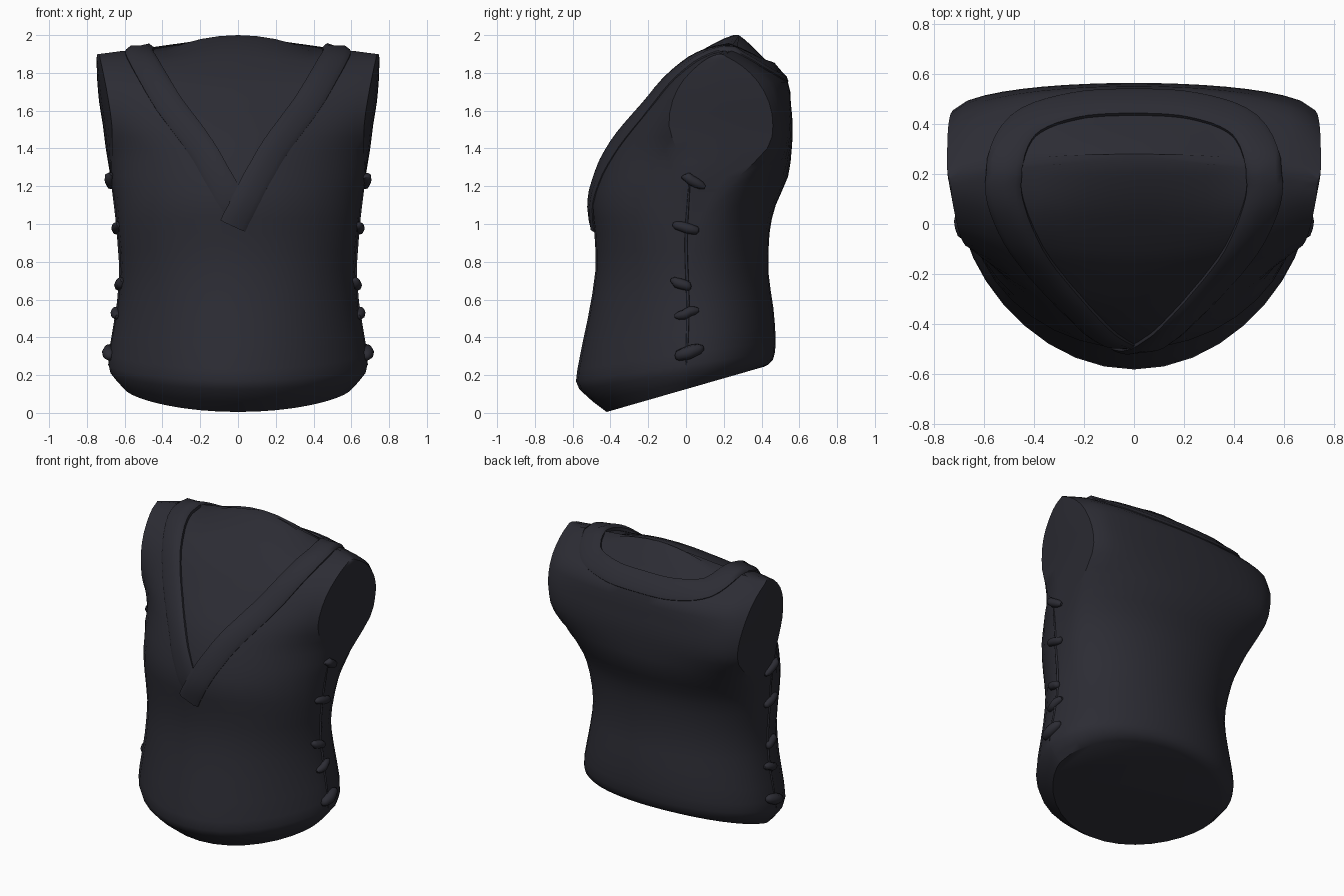
import bpy, bmesh, math
from mathutils import Vector
from mathutils.bvhtree import BVHTree

if "Cube" in bpy.data.objects:
    bpy.data.objects.remove(bpy.data.objects["Cube"])

cloth = bpy.data.materials.new("charcoal cloth")
cloth.diffuse_color = (0.025, 0.025, 0.034, 1)
cloth.use_nodes = True
cloth.node_tree.nodes["Principled BSDF"].inputs["Base Color"].default_value = cloth.diffuse_color


def catmull(pts, n):
    """Smooth path through points of any dimension."""
    pts = [Vector(p) for p in pts]
    out = []
    for i in range(len(pts) - 1):
        p0, p1, p2, p3 = pts[max(i - 1, 0)], pts[i], pts[i + 1], pts[min(i + 2, len(pts) - 1)]
        for k in range(n):
            t = k / n
            out.append(0.5 * (2 * p1 + (p2 - p0) * t + (2 * p0 - 5 * p1 + 4 * p2 - p3) * t * t
                              + (3 * p1 - p0 - 3 * p2 + p3) * t ** 3))
    return out + [pts[-1]]


def clamp(t):
    return min(max(t, 0), 1)


def loft(name, rings, angle):
    """Skin closed rings and cap both ends."""
    bm = bmesh.new()
    rows = [[bm.verts.new(p) for p in r] for r in rings]
    n = len(rows[0])
    for a, b in zip(rows, rows[1:]):
        for i in range(n):
            bm.faces.new((a[i], a[(i + 1) % n], b[(i + 1) % n], b[i]))
    bm.faces.new(rows[0])
    bm.faces.new(rows[-1])
    bmesh.ops.recalc_face_normals(bm, faces=bm.faces)
    me = bpy.data.meshes.new(name)
    bm.to_mesh(me)
    bm.free()
    me.materials.append(cloth)
    ob = bpy.data.objects.new(name, me)
    bpy.context.collection.objects.link(ob)
    bpy.ops.object.select_all(action='DESELECT')
    ob.select_set(True)
    bpy.context.view_layer.objects.active = ob
    bpy.ops.object.shade_smooth_by_angle(angle=math.radians(angle))
    return ob


# Body levels: front y, front z, back y, back z, half width,
# armhole front y, armhole back y, corner sweep (degrees)
levels = [
    (-.42, .005, .415, .245, .60, .00, .02, 90),
    (-.565, .125, .46, .28, .675, .00, .02, 90),
    (-.575, .23, .475, .38, .68, .00, .02, 90),
    (-.52, .50, .462, .56, .64, .00, .02, 90),
    (-.48, .75, .437, .74, .62, .00, .02, 90),
    (-.485, .95, .442, .95, .635, .00, .06, 90),
    (-.50, 1.10, .475, 1.10, .65, .01, .14, 88),
    (-.47, 1.25, .54, 1.25, .675, .01, .28, 78),
    (-.41, 1.40, .56, 1.40, .70, -.05, .43, 62),
    (-.33, 1.52, .565, 1.52, .715, -.09, .46, 58),
    (-.21, 1.66, .555, 1.64, .735, -.07, .44, 58),
    (-.11, 1.77, .54, 1.75, .745, -.01, .38, 58),
    (.02, 1.86, .45, 1.82, .748, .08, .30, 60),
    (.14, 1.89, .36, 1.87, .748, .14, .22, 60),
    (.25, 1.90, .28, 1.90, .742, .175, .185, 60),
]


def body_ring(lv):
    yf, zf, yb, zb, w, yc, yd, sweep = lv
    k = math.radians(sweep)
    point = 1.1 + .25 * clamp((.9 - zf) / .6)               # belly comes to a soft point
    narrow = .05 * max(0, 1 - ((zf - 1.6) / .35) ** 2)      # armhole turns slightly forward
    dome = .10 * clamp((yf + .02) / .26)                    # rise inside the neck
    back_flat = .65 + .3 * (sweep - 58) / 32
    N, F = 9, 4

    def arc(y_mid, y_corner, t, half_w, power):
        c = (math.cos(k * t) - math.cos(k)) / (1 - math.cos(k))
        return (half_w * math.sin(k * t) / math.sin(k),
                y_corner + (y_mid - y_corner) * max(c, 0) ** power)

    half = [arc(yf, yc, i / N, w - narrow, point) for i in range(N + 1)]
    half += [(w - narrow * (1 - i / F) ** 2, yc + (yd - yc) * i / F) for i in range(1, F)]
    half += [arc(yb, yd, i / N, w, back_flat) for i in range(N, -1, -1)]
    ring = half + [(-x, y) for x, y in half[-2:0:-1]]
    out = []
    for x, y in ring:
        t = clamp((y - yf) / (yb - yf))
        shoulder = .2 * dome * max(0, 1 - ((abs(x) - .54) / .16) ** 2)
        out.append((x, y, zf + (zb - zf) * t + dome * max(0, 1 - (x / .43) ** 2) + shoulder))
    return out


body = loft("vest_body", [body_ring(lv) for lv in catmull(levels, 2)], 32)
tree = BVHTree.FromPolygons([v.co for v in body.data.vertices],
                            [p.vertices[:] for p in body.data.polygons])


def surface(p):
    loc, nor, _, _ = tree.find_nearest(p)
    return loc, nor


# Wrapped collar: one band from the front tip, around the neck, and back under itself
right = [(-.03, -.50, .99), (.05, -.47, 1.15), (.19, -.38, 1.40), (.37, -.2, 1.65),
         (.49, .02, 1.85), (.52, .2, 1.90), (.44, .38, 1.83), (.24, .47, 1.81)]
left = [(-x, y, z) for x, y, z in right[:1:-1]] + [(-.07, -.46, 1.19), (.0, -.48, 1.08)]
path = catmull(right + [(0, .49, 1.81)] + left, 5)
section = [(-.07, -.02), (-.07, .014), (-.045, .026), (0, .02), (.05, .018), (.075, .006), (.075, -.02)]
rings = []
for i, p in enumerate(path):
    tangent = (path[min(i + 1, len(path) - 1)] - path[max(i - 1, 0)]).normalized()
    loc, nor = surface(p)
    across = tangent.cross(nor).normalized()
    tuck = min(1, (len(path) - 1 - i) / 8)      # thins out where it slips under
    if p.y < .25:
        tuck *= 1 + .5 * max(0, p.z - 1.6) / .3  # stands up at the shoulders
    ring = []
    for s, h in section:
        q, qn = surface(loc + across * s)
        ring.append(q + (qn * .4 + nor * .6) * (h * (tuck if h > 0 else 1)))
    rings.append(ring)
loft("collar_band", rings, 50)


def tube(name, pts, radius, lift):
    """Tapered roll lying on the body."""
    pts = catmull(pts, 3)
    out = []
    for i, p in enumerate(pts):
        d = (pts[min(i + 1, len(pts) - 1)] - pts[max(i - 1, 0)]).normalized()
        loc, nor = surface(p)
        side = d.cross(nor).normalized()
        t = i / (len(pts) - 1)
        r = radius * (.35 + .65 * math.sin(math.pi * t) ** .6) if 0 < t < 1 else radius * .35
        c = loc + nor * lift
        out.append([c + r * (math.cos(a) * side + math.sin(a) * nor)
                    for a in (j * math.tau / 8 for j in range(8))])
    loft(name, out, 60)


# Side lacing and seam, same on both sides
laces = [(1.26, 1.18, -.05, .10), (.95, .99, .08, -.09), (.67, .71, .04, -.13),
         (.56, .53, .08, -.08), (.36, .30, .10, -.08)]
for sx, label in ((1, "right"), (-1, "left")):
    for n, (z0, z1, y0, y1) in enumerate(laces):
        r = .036 if n == 4 else .028
        tube(f"{label}_lace_{n + 1}",
             [(sx * .75, y0, z0), (sx * .75, (y0 + y1) / 2, (z0 + z1) / 2), (sx * .75, y1, z1)], r, .006)
    tube(f"{label}_side_seam", [(sx * .75, .0, .25), (sx * .75, .01, .6),
                                (sx * .75, .0, .9), (sx * .75, .02, 1.22)], .008, .0)
